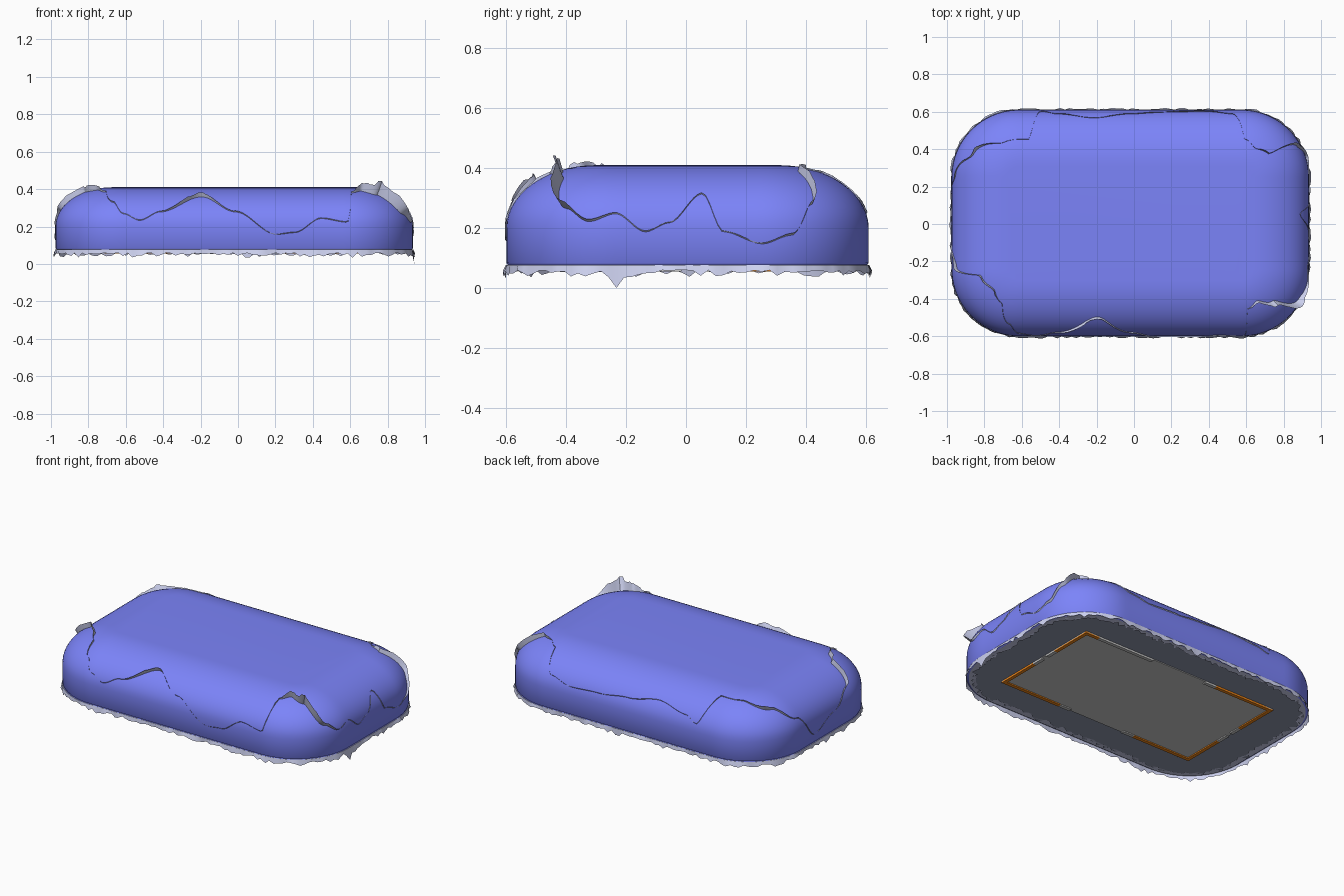
import bpy, math, random
from mathutils import Vector

if "Cube" in bpy.data.objects:
    bpy.data.objects.remove(bpy.data.objects["Cube"])

random.seed(4)
X0, X1, Y0, Y1, R = -0.975, 0.935, -0.60, 0.61, 0.36
LX, LY, ARC = X1 - X0 - 2 * R, Y1 - Y0 - 2 * R, R * math.pi / 2
PERIM = 2 * (LX + LY) + 4 * ARC
CX, CY = (X0 + X1) / 2, (Y0 + Y1) / 2


def material(name, rgb):
    m = bpy.data.materials.new(name)
    m.diffuse_color = (*rgb, 1)
    m.use_nodes = True
    m.node_tree.nodes["Principled BSDF"].inputs["Base Color"].default_value = m.diffuse_color
    return m


BLUE = material("blue", (0.2, 0.23, 0.95))
FILM = material("pale_film", (0.62, 0.65, 0.88))
SLATE = material("slate", (0.28, 0.31, 0.42))
ORANGE = material("orange", (0.9, 0.25, 0.01))


def make(name, verts, faces, mat=None, angle=40):
    me = bpy.data.meshes.new(name)
    me.from_pydata(verts, [], faces)
    ob = bpy.data.objects.new(name, me)
    bpy.context.collection.objects.link(ob)
    if mat:
        me.materials.append(mat)
    me.shade_smooth()
    me.set_sharp_from_angle(angle=math.radians(angle))
    return ob


def outline(u):
    """Point and outward normal on the rounded plan, u = distance along it."""
    u %= PERIM
    corners = [(X1 - R, Y0 + R), (X1 - R, Y1 - R), (X0 + R, Y1 - R), (X0 + R, Y0 + R)]
    for i, (cx, cy) in enumerate(corners):
        a = math.radians(-90 + 90 * i)
        length = (LX, LY)[i % 2]
        if u < length:
            n = Vector((math.cos(a), math.sin(a), 0))
            t = Vector((-n.y, n.x, 0))
            return Vector((cx, cy, 0)) + n * R - t * (length - u), n
        u -= length
        if u < ARC:
            a += u / R
            n = Vector((math.cos(a), math.sin(a), 0))
            return Vector((cx, cy, 0)) + n * R, n
        u -= ARC
    return outline(0)


def surface(u, z):
    """Point and normal on the cushion side or shoulder at height z."""
    p, n = outline(u)
    k = min(max((z - 0.2) / 0.21, 0), 0.999)
    c = math.sqrt(1 - k * k)
    nn = (n * c + Vector((0, 0, k))).normalized()
    return p - n * 0.3 * (1 - c) + Vector((0, 0, z)), nn


def strip(name, rows, mat):
    """Closed band from a list of cross-sections."""
    w, n = len(rows[0]), len(rows)
    verts = [v for r in rows for v in r]
    faces = [(i * w + j, (i + 1) % n * w + j, (i + 1) % n * w + j + 1, i * w + j + 1)
             for i in range(n) for j in range(w - 1)]
    return make(name, verts, faces, mat)


# Soft rounded body: plan outline swept up an elliptical shoulder
N = 200
us = [i * PERIM / N for i in range(N)]
prof = [(0.012, 0.065), (0, 0.072), (0.004, 0.078), (0, 0.084), (0, 0.2)]
prof += [(0.3 * (1 - math.cos(t * math.pi / 28)), 0.2 + 0.21 * math.sin(t * math.pi / 28)) for t in range(1, 15)]
verts, faces = [], []
for inset, z in prof:
    for u in us:
        p, n = outline(u)
        verts.append(p - n * inset + Vector((0, 0, z)))
for k in range(len(prof) - 1):
    for i in range(N):
        j = (i + 1) % N
        faces.append((k * N + i, k * N + j, (k + 1) * N + j, (k + 1) * N + i))
faces.append(tuple(range((len(prof) - 1) * N, len(prof) * N)))
make("cushion_body", verts, faces, BLUE)

# Flat underside
make("underside", [outline(u)[0] - outline(u)[1] * 0.012 + Vector((0, 0, 0.067)) for u in us],
     [tuple(reversed(range(N)))], SLATE)

# Wavy torn film round the sides: (distance along outline, height)
wave = [(0, .27), (.09, .235), (.2, .28), (.42, .36), (.6, .28), (.82, .16), (.92, .17), (1.06, .245),
        (1.2, .225), (1.24, .38), (1.35, .39), (1.47, .37), (1.58, .27), (1.67, .225), (1.76, .25),
        (1.86, .19), (1.94, .22), (2.05, .315), (2.12, .19), (2.25, .15), (2.35, .18), (2.43, .28),
        (2.5, .39), (2.65, .395), (2.78, .385), (2.86, .28), (3.0, .25), (3.2, .26), (3.4, .28),
        (3.6, .31), (3.8, .28), (3.88, .25), (3.95, .385), (4.15, .385), (4.4, .35), (4.55, .28),
        (4.7, .13), (4.9, .2), (5.05, .29), (5.12, .385), (5.3, .395), (5.45, .385), (5.56, .33), (PERIM, .27)]
# Where the film flares away from the body: (centre, spread, amount)
flares = [(.4, .13, .022), (1.47, .15, .06), (2.47, .12, .025), (4.35, .12, .025), (5.2, .17, .035)]


def wave_z(u):
    for (a, za), (b, zb) in zip(wave, wave[1:]):
        if u <= b:
            t = (u - a) / (b - a)
            return za + (zb - za) * t * t * (3 - 2 * t)
    return wave[-1][1]


rows, M, rag = [], 420, 0
for i in range(M):
    u = i * PERIM / M
    p, n = surface(u, wave_z(u))
    f = sum(a * math.exp(-((u - c) / s) ** 2) for c, s, a in flares)
    if i % 3 == 0:
        rag = random.uniform(0.55, 1.1)
    f = (0.005 + f) * rag
    up = Vector((0, 0, 1))
    tip = p + n * f + up * f * 0.25
    tip.x = max(-1, min(1, tip.x))
    rows.append([p - n * 0.006 - up * 0.008, p + n * (0.002 + f * 0.35), tip])
strip("torn_side_film", rows, FILM)

# Ragged fringe round the bottom edge, with one long spike on the right
rows, M = [], 220
spike = round((LX + ARC) / PERIM * M)
for i in range(M):
    p, n = outline(i * PERIM / M)
    drop = random.uniform(0.004, 0.03) * random.random()
    if abs(i - spike) < 2:
        drop = 0.06 if i == spike else 0.025
    inner = random.uniform(0.02, 0.06)
    rows.append([p - n * inner + Vector((0, 0, 0.063)), p + n * 0.002 + Vector((0, 0, 0.076)),
                 p + n * random.uniform(0, 0.012) + Vector((0, 0, 0.06 - drop))])
strip("ragged_bottom_fringe", rows, FILM)
# torn lining visible from below
rows = []
for i in range(M):
    p, n = outline(i * PERIM / M)
    rows.append([p - n * 0.012 + Vector((0, 0, 0.064)),
                 p - n * random.uniform(0.02, 0.065) + Vector((0, 0, 0.062))])
strip("torn_bottom_lining", rows, FILM)


def box(name, xa, xb, ya, yb, za, zb, mat=None):
    v = [(x, y, z) for x in (xa, xb) for y in (ya, yb) for z in (za, zb)]
    f = [(0, 1, 3, 2), (4, 6, 7, 5), (0, 4, 5, 1), (2, 3, 7, 6), (0, 2, 6, 4), (1, 5, 7, 3)]
    return make(name, v, f, mat)


# Base panel with orange corner trim and grey trim ends
HX, HY, W, ZA, ZB = 0.695, 0.375, 0.022, 0.055, 0.068
box("base_panel", CX - HX, CX + HX, CY - HY, CY + HY, 0.062, 0.07)
for sx in (-1, 1):
    for sy in (-1, 1):
        def bar(name, a, b, c, d, mat=None):
            xs = sorted((CX + sx * a, CX + sx * b))
            ys = sorted((CY + sy * c, CY + sy * d))
            box(name, *xs, *ys, ZA, ZB, mat)
        lx = 0.1 if (sx, sy) == (1, 1) else 0.42
        bar("corner_trim_long", HX, HX - lx, HY, HY - W, ORANGE)
        bar("corner_trim_short", HX, HX - W, HY - W, HY - 0.28, ORANGE)
        bar("grey_trim_long", HX - lx, HX - 0.5, HY, HY - W)
        bar("grey_trim_short", HX, HX - W, HY - 0.28, 0.02)
